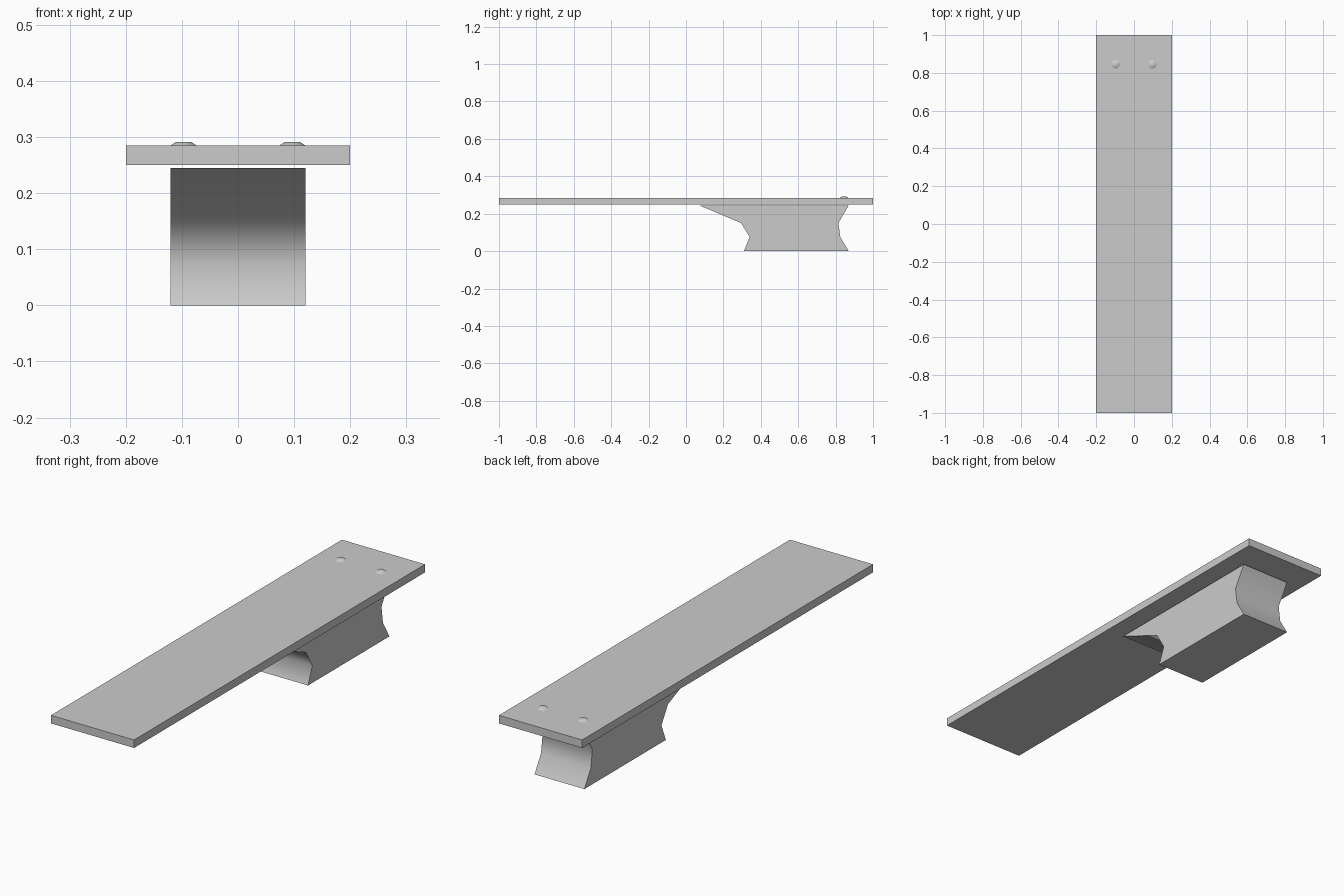
import bpy, bmesh
from math import radians

if "Cube" in bpy.data.objects:
    bpy.data.objects.remove(bpy.data.objects["Cube"])


def add_object(name, bm, smooth_angle=None):
    bmesh.ops.recalc_face_normals(bm, faces=bm.faces)
    mesh = bpy.data.meshes.new(name)
    bm.to_mesh(mesh)
    bm.free()
    obj = bpy.data.objects.new(name, mesh)
    bpy.context.collection.objects.link(obj)
    if smooth_angle:
        bpy.ops.object.select_all(action='DESELECT')
        obj.select_set(True)
        bpy.context.view_layer.objects.active = obj
        bpy.ops.object.shade_smooth_by_angle(angle=radians(smooth_angle))
    return obj


def extrude_x(name, profile, half_width, smooth_angle=None):
    """Extrude a closed (y, z) profile symmetrically along x."""
    bm = bmesh.new()
    face = bm.faces.new([bm.verts.new((-half_width, y, z)) for y, z in profile])
    result = bmesh.ops.extrude_face_region(bm, geom=[face], use_keep_orig=True)
    moved = [v for v in result['geom'] if isinstance(v, bmesh.types.BMVert)]
    bmesh.ops.translate(bm, verts=moved, vec=(2 * half_width, 0, 0))
    return add_object(name, bm, smooth_angle)


# Long flat board
extrude_x("board", [(-1, 0.25), (1, 0.25), (1, 0.285), (-1, 0.285)], 0.2)

# Pinched stand with a flared front, just under the board
extrude_x("stand", [(0.31, 0), (0.87, 0), (0.825, 0.075), (0.815, 0.15),
                    (0.87, 0.245), (0.07, 0.245), (0.295, 0.15), (0.34, 0.075)],
          0.12, 60)

# Two low bolt heads on the back of the board
for side, x in (("left", -0.097), ("right", 0.097)):
    bm = bmesh.new()
    bmesh.ops.create_cone(bm, cap_ends=True, segments=12,
                          radius1=0.025, radius2=0.013, depth=0.008)
    bmesh.ops.translate(bm, verts=bm.verts, vec=(x, 0.845, 0.2875))
    add_object(side + "_bolt_head", bm, 50)
